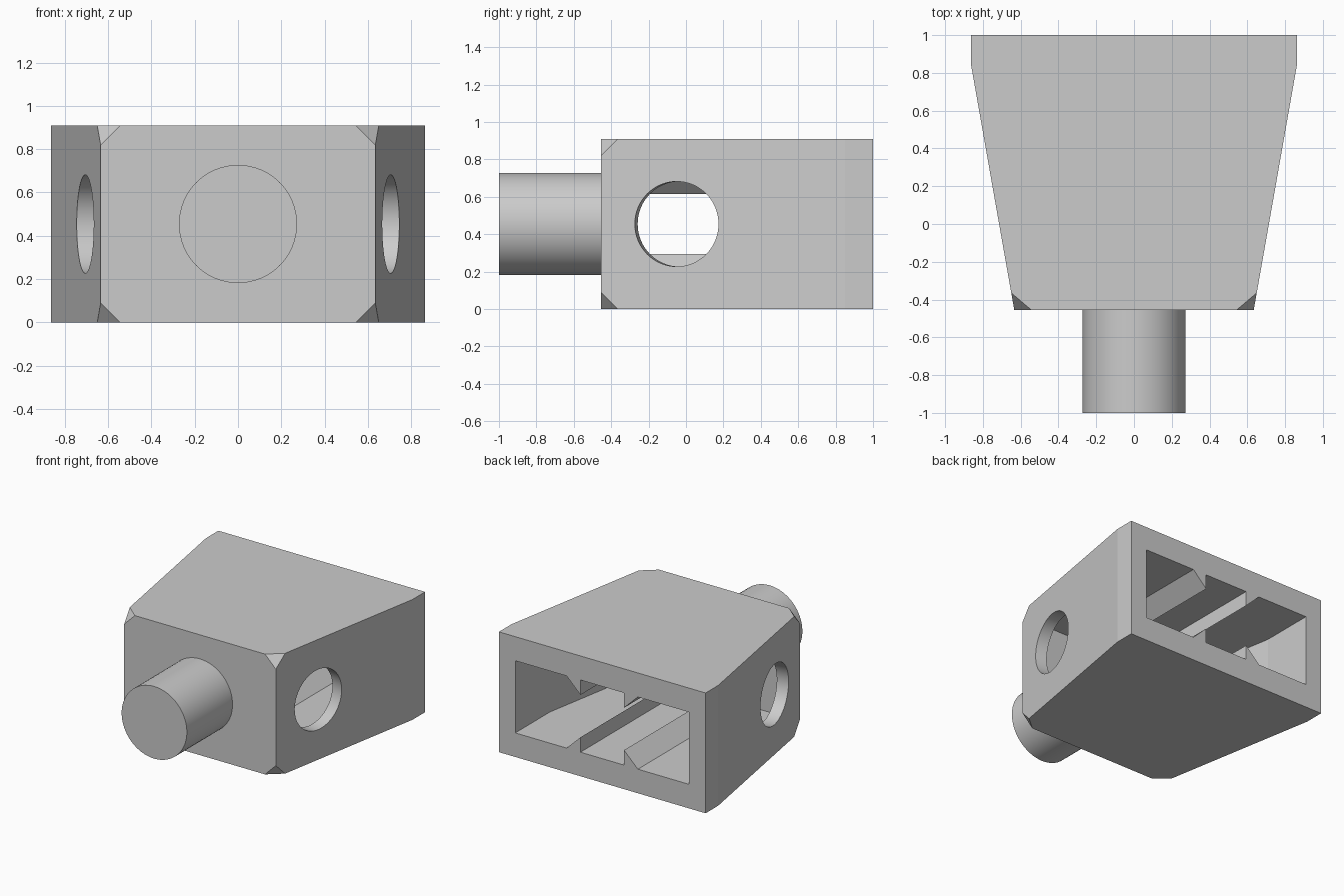
import bpy, bmesh, math
from mathutils import Vector, Matrix

if "Cube" in bpy.data.objects:
    bpy.data.objects.remove(bpy.data.objects["Cube"])

grey = bpy.data.materials.new("light grey plastic")
grey.diffuse_color = (0.6, 0.6, 0.6, 1)
grey.use_nodes = True
grey.node_tree.nodes["Principled BSDF"].inputs["Base Color"].default_value = grey.diffuse_color

H, FRONT, MID = 0.909, -0.4545, 0.4545
SLOPE = math.tan(math.radians(10))


def finish(name, bm):
    bmesh.ops.recalc_face_normals(bm, faces=bm.faces)
    me = bpy.data.meshes.new(name)
    bm.to_mesh(me)
    bm.free()
    me.materials.append(grey)
    ob = bpy.data.objects.new(name, me)
    bpy.context.collection.objects.link(ob)
    return ob


def prism(name, points, offset):
    """Extrude a closed loop of 3D points along an offset."""
    bm = bmesh.new()
    face = bm.faces.new([bm.verts.new(p) for p in points])
    new = bmesh.ops.extrude_face_region(bm, geom=[face])["geom"]
    bmesh.ops.translate(bm, vec=offset, verts=[v for v in new if isinstance(v, bmesh.types.BMVert)])
    return finish(name, bm)


def plan(name, half, kink, back, front, z0, z1):
    """Wedge seen from above: straight at the back, tapering to the front."""
    tip = half - (kink - front) * SLOPE
    right = [(half, back), (half, kink), (tip, front)]
    loop = right + [(-x, y) for x, y in reversed(right)]
    return prism(name, [(x, y, z0) for x, y in loop], (0, 0, z1 - z0))


def cylinder(name, radius, length, centre, axis):
    bm = bmesh.new()
    rot = Vector(axis).to_track_quat('Z', 'Y').to_matrix().to_4x4()
    bmesh.ops.create_cone(bm, cap_ends=True, segments=64, radius1=radius, radius2=radius,
                          depth=length, matrix=Matrix.Translation(centre) @ rot)
    return finish(name, bm)


def boolean(ob, tool, operation):
    mod = ob.modifiers.new("cut", 'BOOLEAN')
    mod.operation, mod.solver, mod.object = operation, 'EXACT', tool
    bpy.context.view_layer.objects.active = ob
    bpy.ops.object.modifier_apply(modifier=mod.name)
    bpy.data.objects.remove(tool, do_unlink=True)


# Tapered housing
body = plan("connector_body", 0.864, 0.85, 1.0, FRONT, 0, H)

# Four clipped front corners
tip = 0.864 - (0.85 - FRONT) * SLOPE
c = 0.09
bm = bmesh.new()
bm.from_mesh(body.data)
for sx in (1, -1):
    for z, sz in ((0, 1), (H, -1)):
        corner = Vector((sx * tip, FRONT, z))
        a = corner + Vector((-sx * c, 0, 0))
        b = corner + Vector((sx * c * SLOPE, c, 0))
        d = corner + Vector((0, 0, sz * c))
        n = (b - a).cross(d - a).normalized()
        if n.dot(corner - a) < 0:
            n = -n
        bmesh.ops.bisect_plane(bm, geom=bm.verts[:] + bm.edges[:] + bm.faces[:],
                               plane_co=a, plane_no=n, clear_outer=True, dist=1e-5)
        bmesh.ops.holes_fill(bm, edges=[e for e in bm.edges if e.is_boundary])
bmesh.ops.recalc_face_normals(bm, faces=bm.faces)
bm.to_mesh(body.data)
bm.free()

# Front peg
peg = cylinder("peg", 0.2727, 0.6, (0, -0.7, MID), (0, 1, 0))
boolean(body, peg, 'UNION')

# Open cavity: ribbed section trimmed to the tapered plan
h = 0.2727                                   # half height of the cavity
quarter = [(0.182, h), (0.182, 0.16), (0.298, h), (1.0, h)]
right = quarter + [(x, -z) for x, z in reversed(quarter)]
loop = right + [(-x, -z) for x, z in right]
cavity = prism("cavity", [(x, -0.2727, MID + z) for x, z in loop], (0, 1.4, 0))
trim = plan("trim", 0.727, 0.585, 1.1, -0.5, 0, H)
boolean(cavity, trim, 'INTERSECT')
boolean(body, cavity, 'DIFFERENCE')

# Round side holes, square to the slanted walls
for s in (1, -1):
    wall_x = 0.864 - (0.85 + 0.05) * SLOPE
    hole = cylinder("hole", 0.2273, 0.34, (s * wall_x, -0.05, MID), (s, -SLOPE, 0))
    boolean(body, hole, 'DIFFERENCE')

# Smooth round parts, keep the shallow bends crisp
bpy.ops.object.select_all(action='DESELECT')
body.select_set(True)
bpy.context.view_layer.objects.active = body
bpy.ops.object.shade_smooth_by_angle(angle=math.radians(8))
